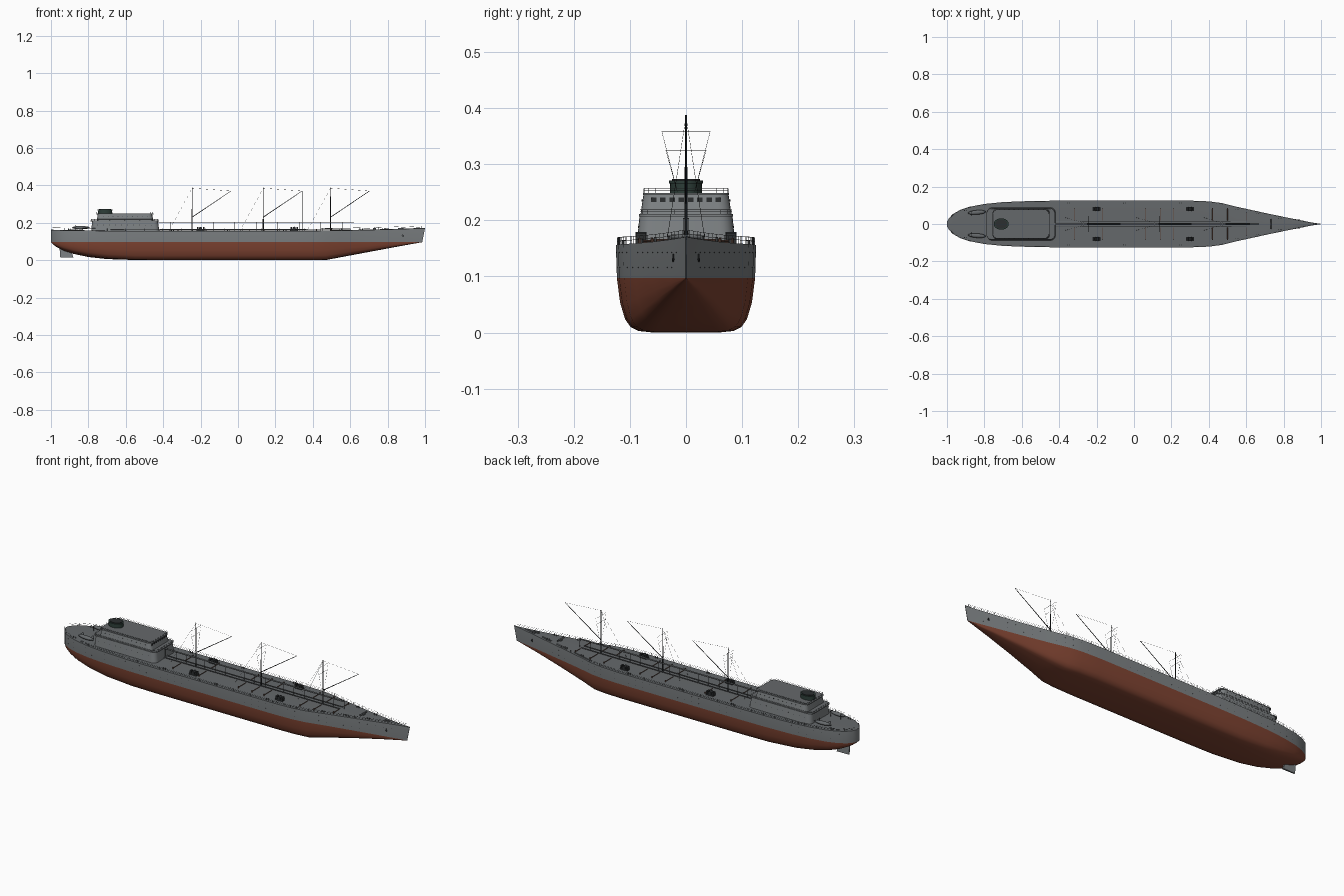
import bpy, bmesh, math
from mathutils import Vector, Matrix

if "Cube" in bpy.data.objects:
    bpy.data.objects.remove(bpy.data.objects["Cube"])


def material(name, rgb):
    m = bpy.data.materials.new(name)
    m.diffuse_color = (*rgb, 1)
    m.use_nodes = True
    m.node_tree.nodes["Principled BSDF"].inputs["Base Color"].default_value = m.diffuse_color
    return m


GREY = material("hull_grey", (0.205, 0.22, 0.228))
RED = material("antifouling_red", (0.215, 0.058, 0.032))
DECK = material("deck_grey", (0.13, 0.14, 0.147))
DARK = material("dark_fittings", (0.025, 0.028, 0.03))
RUST = material("pipe_brown", (0.13, 0.07, 0.05))
GREEN = material("funnel_green", (0.025, 0.045, 0.038))
WL = 0.097

# Hull stations: x, half beam, keel height
ST = [(-1, .012, .096), (-.99, .03, .085), (-.97, .052, .07), (-.93, .075, .05),
      (-.88, .092, .034), (-.8, .107, .017), (-.7, .117, .006), (-.55, .123, .001),
      (-.4, .125, 0), (0, .125, 0), (.3, .125, 0), (.4, .121, 0), (.47, .112, .001),
      (.55, .092, .016), (.7, .059, .044), (.85, .028, .072), (.95, .008, .09), (.985, .0008, .096)]


def half_beam(x):
    for (xa, wa, _), (xb, wb, _) in zip(ST, ST[1:]):
        if xa <= x <= xb:
            return wa + (wb - wa) * (x - xa) / (xb - xa)
    return 0.0


def deck_z(x):
    return 0.156 + 0.015 * max(0, (x - .2) / .8) ** 2 + 0.005 * max(0, (-x - .5) / .5) ** 2


def finish(bm, name, mats, rule=None, smooth=True):
    bmesh.ops.recalc_face_normals(bm, faces=bm.faces[:])
    if rule:
        for f in bm.faces:
            f.material_index = rule(f)
    me = bpy.data.meshes.new(name)
    bm.to_mesh(me)
    bm.free()
    for m in mats:
        me.materials.append(m)
    ob = bpy.data.objects.new(name, me)
    bpy.context.collection.objects.link(ob)
    if smooth:
        bpy.ops.object.select_all(action='DESELECT')
        ob.select_set(True)
        bpy.context.view_layer.objects.active = ob
        bpy.ops.object.shade_smooth_by_angle(angle=math.radians(30))
    return ob


def tube(bm, a, b, r, r2=None, n=6):
    a, b = Vector(a), Vector(b)
    mat = Matrix.Translation((a + b) / 2) @ (b - a).to_track_quat('Z', 'Y').to_matrix().to_4x4()
    bmesh.ops.create_cone(bm, cap_ends=True, segments=n, radius1=r,
                          radius2=r if r2 is None else r2, depth=(b - a).length, matrix=mat)


def box(bm, c, s):
    bmesh.ops.create_cube(bm, size=1, matrix=Matrix.Translation(c) @ Matrix.Diagonal((*s, 1)))


def rail(bm, pts, h, r=.0004):
    # posts with a top and a middle bar along a path
    for p in pts:
        tube(bm, p, (p[0], p[1], p[2] + h), r, n=4)
    for a, b in zip(pts, pts[1:]):
        for k in (.5, 1):
            tube(bm, (a[0], a[1], a[2] + h * k), (b[0], b[1], b[2] + h * k), r, n=4)


def rounded(x0, x1, hy, rad):
    out = []
    for cx, cy, a0 in ((x1 - rad, hy - rad, 0), (x0 + rad, hy - rad, 90),
                       (x0 + rad, rad - hy, 180), (x1 - rad, rad - hy, 270)):
        for i in range(6):
            a = math.radians(a0 + 18 * i)
            out.append((cx + rad * math.cos(a), cy + rad * math.sin(a)))
    return out


def prism(bm, low, high, z0, z1):
    a = [bm.verts.new((x, y, z0)) for x, y in low]
    b = [bm.verts.new((x, y, z1)) for x, y in high]
    for i in range(len(a)):
        j = (i + 1) % len(a)
        bm.faces.new((a[i], a[j], b[j], b[i]))
    bm.faces.new(a[::-1])
    bm.faces.new(b)


# Hull: lofted cross sections, coloured by height and direction
PROF = [(0, 0), (.5, .005), (.68, .03), (.79, .1), (.87, .25), (.94, .55), (.985, 1)]
bm = bmesh.new()
rings = []
for x, w, k in ST:
    v_shape = .15 * min(1, max(0, (x - .47) / .4)) + .2 * min(1, max(0, (-x - .6) / .35))
    half = []
    for u, v in PROF:
        v = v + (u / .985 - v) * v_shape
        half.append((x, u * w, k + v * (WL - k)))
    half.append((x + (.015 if x > .98 else 0), w, deck_z(x)))
    ring = half + [(half[-1][0], 0, deck_z(x) + .002)]
    ring += [(p[0], -p[1], p[2]) for p in half[:0:-1]]
    rings.append([bm.verts.new(p) for p in ring])
for a, b in zip(rings, rings[1:]):
    for i in range(len(a)):
        j = (i + 1) % len(a)
        bm.faces.new((a[i], a[j], b[j], b[i]))
for ring in (rings[0], rings[-1]):
    n = len(PROF)
    bm.faces.new(ring[:n] + ring[-n + 1:])
    bm.faces.new(ring[n - 1:-n + 2])
finish(bm, "hull", [GREY, RED, DECK],
       lambda f: 1 if f.calc_center_median().z < WL + .0005 else (2 if f.normal.z > .8 else 0))

# Rudder and stock
bm = bmesh.new()
prism(bm, [(-.95, -.003), (-.88, -.005), (-.88, .005), (-.95, .003)],
      [(-.955, -.003), (-.9, -.005), (-.9, .005), (-.955, .003)], .014, .075)
finish(bm, "rudder", [GREY], smooth=False)

# Deckhouse: two tapered tiers with overhanging deck slabs
bm = bmesh.new()
prism(bm, rounded(-.785, -.42, .088, .025), rounded(-.78, -.428, .083, .025), .154, .207)
prism(bm, rounded(-.788, -.423, .084, .025), rounded(-.788, -.423, .084, .025), .207, .211)
prism(bm, rounded(-.755, -.452, .081, .022), rounded(-.75, -.46, .076, .022), .211, .245)
prism(bm, rounded(-.757, -.453, .077, .022), rounded(-.757, -.453, .077, .022), .245, .249)
finish(bm, "deckhouse", [GREY, DECK], lambda f: 1 if f.normal.z > .9 else 0)

# Bridge windows and house portholes
bm = bmesh.new()
for i in range(8):
    box(bm, (-.4585, (i - 3.5) * .0165, .237), (.003, .01, .008))
for s in (1, -1):
    for i in range(10):
        tube(bm, (-.72 + i * .026, s * .076, .235), (-.72 + i * .026, s * .079, .235), .0018, n=8)
        tube(bm, (-.75 + i * .032, s * .082, .188), (-.75 + i * .032, s * .0858, .188), .0018, n=8)
finish(bm, "house_windows", [DARK], smooth=False)

# House railings
bm = bmesh.new()
for x0, x1, hy, z in ((-.755, -.455, .075, .249), (-.786, -.425, .082, .211)):
    o = rounded(x0, x1, hy, .02)
    path = []
    for a, b in zip(o, o[1:] + o[:1]):
        a, b = Vector((*a, z)), Vector((*b, z))
        n = max(1, int((b - a).length / .04))
        path += [tuple(a.lerp(b, i / n)) for i in range(n)]
    rail(bm, path[::2] + path[:1], .008)
finish(bm, "house_rails", [DECK], smooth=False)

# Funnel: elliptical casing with a rim and a dark top
bm = bmesh.new()
for r0, r1, z0, z1 in ((1, .97, .248, .268), (1.05, 1.05, .266, .271), (.85, .85, .27, .274)):
    bmesh.ops.create_cone(bm, cap_ends=True, segments=32, radius1=.038 * r0, radius2=.038 * r1, depth=z1 - z0,
                          matrix=Matrix.Translation((-.71, 0, (z0 + z1) / 2)) @ Matrix.Diagonal((1, .76, 1, 1)))
finish(bm, "funnel", [GREEN, DARK], lambda f: 1 if f.calc_center_median().z > .2715 else 0)

# Masts with crosstrees, booms and rigging
for k, mx in enumerate((-.245, .135, .495)):
    z = deck_z(mx)
    top, heel, tip = (mx, 0, .385), (mx, 0, .23), (mx + .208, 0, .37)
    bm = bmesh.new()
    tube(bm, (mx, 0, z), (mx, 0, .388), .0033, .0015, 10)
    tube(bm, heel, tip, .002, .0012, 8)
    for h, arm in ((.358, .043), (.325, .036)):
        tube(bm, (mx, -arm, h), (mx, arm, h), .0005)
    finish(bm, f"mast_{k + 1}", [DARK])
    bm = bmesh.new()
    tube(bm, top, tip, .0004, n=4)
    for s in (1, -1):
        tube(bm, top, (mx - .125, s * .035, z), .0003, n=4)
        tube(bm, (mx, s * .043, .358), (mx, s * .015, .25), .0003, n=4)
        tube(bm, (mx, s * .036, .325), (mx, s * .015, .25), .0003, n=4)
    if k == 1:
        tube(bm, tip, (tip[0], 0, z), .0007, n=6)
    finish(bm, f"rigging_{k + 1}", [DARK], smooth=False)

# Raised catwalk along the centre line
bm = bmesh.new()
box(bm, (.095, 0, .2035), (1.05, .011, .002))
for i in range(19):
    for s in (1, -1):
        x = -.42 + i * .0575
        tube(bm, (x, s * .005, deck_z(x)), (x, s * .005, .203), .0006, n=4)
finish(bm, "catwalk", [DECK], smooth=False)

# Cargo mains along the deck
bm = bmesh.new()
for s in (1, -1):
    tube(bm, (-.42, s * .012, .163), (.6, s * .012, .166), .0025, n=8)
finish(bm, "cargo_mains", [DECK])

# Crossover pipes with end valves
bm = bmesh.new()
for s in (1, -1):
    for x in (-.32, -.17, .06, .14, .21, .42, .5, .6):
        y = min(.083, half_beam(x) - .02)
        tube(bm, (x, s * .02, deck_z(x) + .005), (x, s * y, deck_z(x) + .005), .0017, n=8)
        tube(bm, (x, s * y, deck_z(x)), (x, s * y, deck_z(x) + .01), .0025, n=8)
finish(bm, "crossover_pipes", [RUST])

# Deck winches
bm = bmesh.new()
for x in (-.2, .3):
    for s in (1, -1):
        z = deck_z(x)
        box(bm, (x, s * .08, z + .004), (.042, .02, .008))
        tube(bm, (x, s * .08 - .01, z + .014), (x, s * .08 + .01, z + .014), .009, n=12)
        for d in (-.016, .016):
            box(bm, (x + d, s * .08, z + .014), (.008, .018, .014))
finish(bm, "deck_winches", [DARK])

# Windlass, bow hatch and bollards
bm = bmesh.new()
tube(bm, (.73, -.026, .171), (.73, .026, .171), .004, n=12)
box(bm, (.73, 0, .167), (.014, .016, .008))
box(bm, (.87, 0, .169), (.03, .008, .008))
for s in (1, -1):
    for x in (-.9, -.35, -.05, .25, .55, .66, .78):
        y = half_beam(x) - .013
        for d in (-.006, .006):
            tube(bm, (x + d, s * y, deck_z(x) - .002), (x + d, s * y, deck_z(x) + .009), .0022, n=8)
finish(bm, "deck_fittings", [DECK])

# Lifeboats with davits on the stern
for s, name in ((1, "lifeboat_port"), (-1, "lifeboat_starboard")):
    bm = bmesh.new()
    mat = (Matrix.Translation((-.84, s * .062, .174)) @ Matrix.Rotation(s * .08, 4, 'Z')
           @ Matrix.Diagonal((.048, .012, .009, 1)))
    bmesh.ops.create_uvsphere(bm, u_segments=16, v_segments=8, radius=1, matrix=mat)
    finish(bm, name, [DECK])
    bm = bmesh.new()
    for x in (-.87, -.81):
        tube(bm, (x, s * .045, .157), (x, s * .045, .186), .001)
        tube(bm, (x, s * .045, .186), (x, s * .066, .186), .001)
    finish(bm, name + "_davits", [DARK])

# Deck edge railing on both sides
bm = bmesh.new()
for s in (1, -1):
    xs = [-.995 + i * 1.975 / 60 for i in range(61)]
    rail(bm, [(x, s * max(0, half_beam(x) - .002), deck_z(x)) for x in xs], .013)
finish(bm, "deck_rails", [DECK], smooth=False)

# Hull portholes and anchors
bm = bmesh.new()
for s in (1, -1):
    for i in range(46):
        x = -.94 + i * .041
        for z in (.143, .116):
            y = half_beam(x) * (.985 + .015 * (z - WL) / .06)
            tube(bm, (x, s * (y - .001), z), (x, s * (y + .0005), z), .001, n=6)
    y = half_beam(.88) + .001
    tube(bm, (.88, s * y, .127), (.88, s * y, .14), .0015)
    for d in (-.006, .006):
        tube(bm, (.88 + d, s * (y - .16 * d), .131), (.88, s * y, .127), .0015)
finish(bm, "portholes_and_anchors", [DARK], smooth=False)
